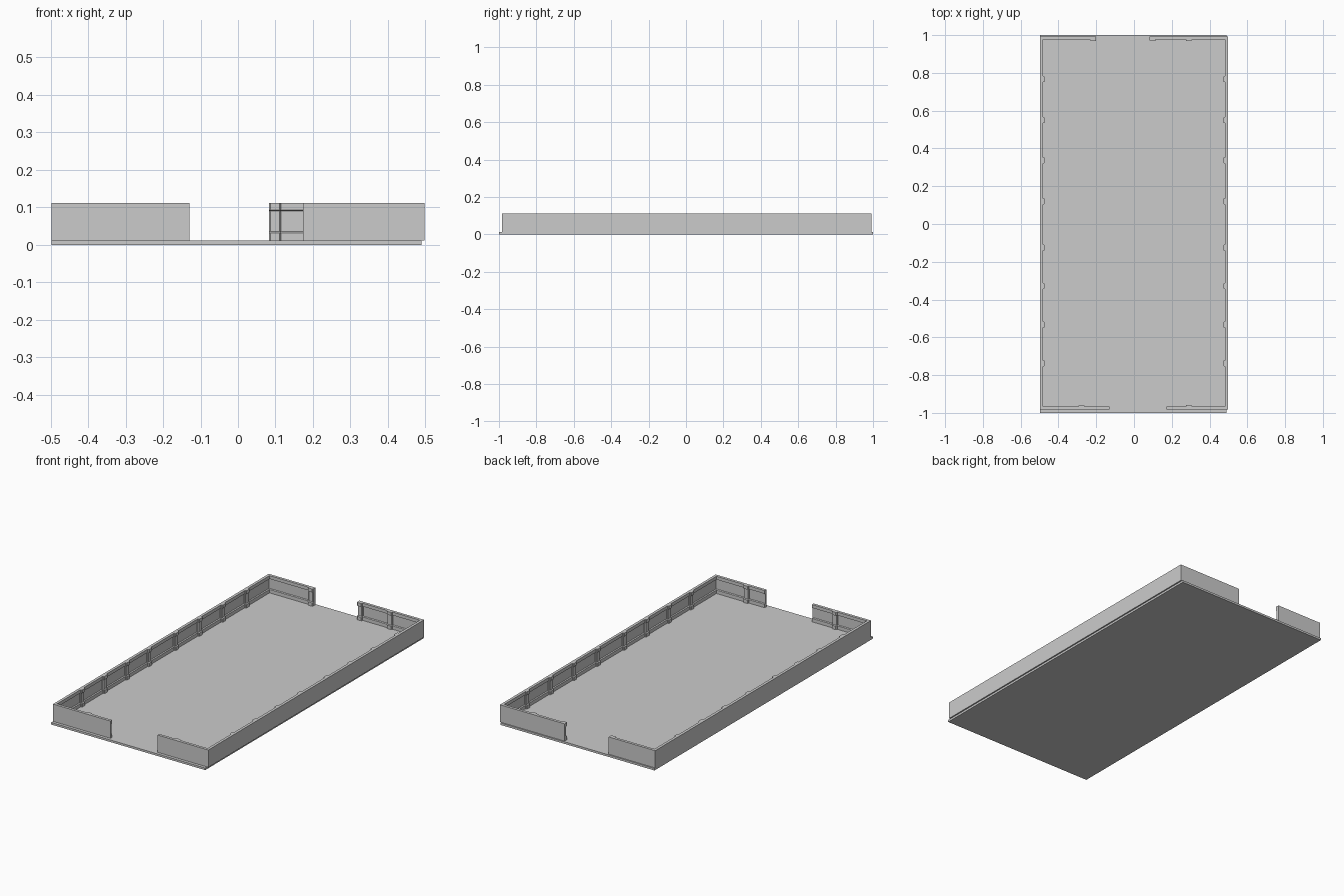
import bpy, bmesh
from mathutils import Vector

if "Cube" in bpy.data.objects:
    bpy.data.objects.remove(bpy.data.objects["Cube"])

X, YF, YB = 0.498, -0.983, 0.993        # outer wall faces
Z0, Z1, Z2, Z3 = 0.012, 0.035, 0.09, 0.112   # floor top, skirting top, rail bottom, wall top
T, RECESS = 0.016, 0.006                # wall thickness, panel recess


def finish(bm, name):
    bmesh.ops.recalc_face_normals(bm, faces=bm.faces)
    me = bpy.data.meshes.new(name)
    bm.to_mesh(me)
    bm.free()
    ob = bpy.data.objects.new(name, me)
    bpy.context.collection.objects.link(ob)
    return ob


def skin(bm, rings):
    """Join equal closed rings and cap both ends."""
    vs = [[bm.verts.new(p) for p in r] for r in rings]
    n = len(vs[0])
    for a, b in zip(vs, vs[1:]):
        for i in range(n):
            j = (i + 1) % n
            bm.faces.new((a[i], a[j], b[j], b[i]))
    bm.faces.new(vs[0])
    bm.faces.new(vs[-1])


# Wall section: inward depth, height (skirting below, rail on top)
SECTION = [(0, Z0), (T, Z0), (T, Z1 - 0.003), (T - RECESS, Z1), (T - RECESS, Z2),
           (T, Z2 + 0.003), (T, Z3), (0, Z3)]


def wall(name, side, front_end, back_end):
    """C-shaped wall with mitred corners: front stub, long side, back stub."""
    bm = bmesh.new()
    path = [((front_end, YF), (0, 1)), ((side * X, YF), (-side, 1)),
            ((side * X, YB), (-side, -1)), ((back_end, YB), (0, -1))]
    skin(bm, [[(x + dx * d, y + dy * d, z) for d, z in SECTION]
              for (x, y), (dx, dy) in path])
    finish(bm, name)


def rib(bm, x, y, inward, w=0.032, depth=0.025):
    """Chamfered pilaster with thicker foot and head, against a wall face."""
    n = Vector((*inward, 0))
    t = Vector((-n.y, n.x, 0))
    rings = []
    for z, d in ((Z0, depth), (Z1 - 0.003, depth), (Z1, depth - RECESS),
                 (Z2, depth - RECESS), (Z2 + 0.003, depth), (Z3, depth)):
        h, c = w / 2, 0.004
        outline = [(-h, 0.005), (-h, d - c), (-h + c, d), (h - c, d), (h, d - c), (h, 0.005)]
        rings.append([Vector((x, y, z)) + t * u + n * v for u, v in outline])
    skin(bm, rings)


# Floor slab
bm = bmesh.new()
bmesh.ops.create_cube(bm, size=1)
bmesh.ops.scale(bm, verts=bm.verts, vec=(0.988, 2, Z0))
bmesh.ops.translate(bm, verts=bm.verts, vec=(-0.004, 0, Z0 / 2))
finish(bm, "floor_slab")

# Perimeter walls with front and back openings
wall("left_wall", -1, -0.13, -0.2)
wall("right_wall", 1, 0.173, 0.083)

# Ribs along the long sides
for side, name in ((-1, "left_ribs"), (1, "right_ribs")):
    bm = bmesh.new()
    for y in (0.767, 0.55, 0.337, 0.12, -0.125, -0.328, -0.533, -0.738):
        rib(bm, side * X, y, (-side, 0))
    finish(bm, name)

# Ribs on the short ends
bm = bmesh.new()
for x in (-0.216, 0.099, 0.29):
    rib(bm, x, YB, (0, -1))
finish(bm, "back_ribs")
bm = bmesh.new()
for x in (-0.277, 0.29):
    rib(bm, x, YF, (0, 1))
finish(bm, "front_ribs")
